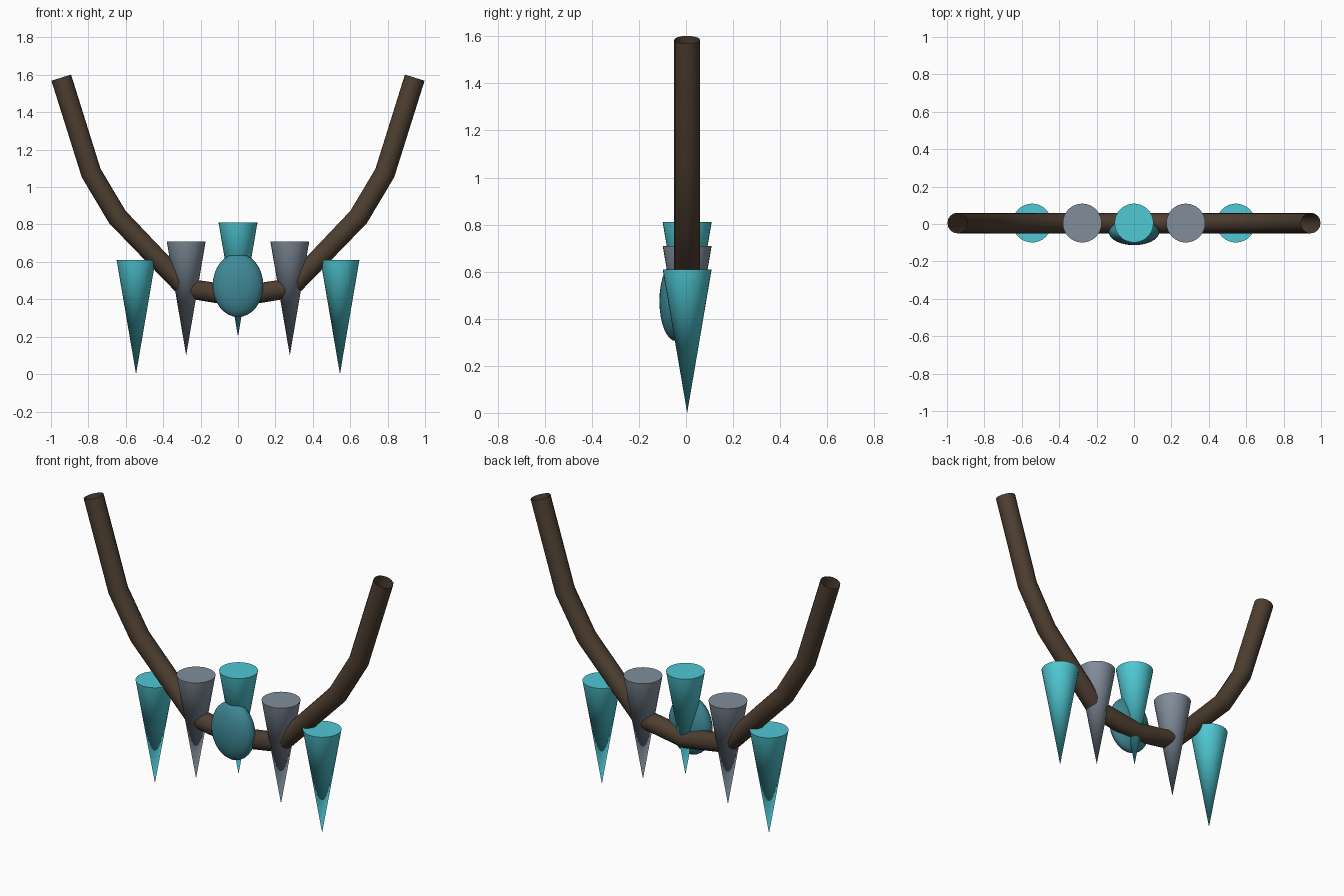
import bpy

if "Cube" in bpy.data.objects:
    bpy.data.objects.remove(bpy.data.objects["Cube"])

CY = 0.005  # depth of the cord and teeth


def material(name, rgb):
    m = bpy.data.materials.new(name)
    m.diffuse_color = (*rgb, 1)
    m.use_nodes = True
    m.node_tree.nodes["Principled BSDF"].inputs["Base Color"].default_value = m.diffuse_color
    return m


teal = material("teal", (0.08, 0.58, 0.66))
slate = material("slate", (0.22, 0.27, 0.33))
brown = material("brown", (0.075, 0.048, 0.03))
deep_teal = material("deep_teal", (0.05, 0.25, 0.31))


# Hanging pointed teeth, tip down
def tooth(name, x, tip, mat):
    bpy.ops.mesh.primitive_cone_add(vertices=32, radius1=0.0, radius2=0.104,
                                    depth=0.61, location=(x, CY, tip + 0.305))
    ob = bpy.context.object
    ob.name = name
    ob.data.materials.append(mat)
    bpy.ops.object.shade_smooth_by_angle()


tooth("centre_tooth", 0, 0.2, teal)
for side, s in (("left", -1), ("right", 1)):
    tooth(side + "_inner_tooth", s * 0.277, 0.1, slate)
    tooth(side + "_outer_tooth", s * 0.545, 0.0, teal)

# Cord: open-ended tube along a mirrored path
half = [(0.945, 1.585), (0.785, 1.075), (0.645, 0.84), (0.28, 0.46)]
path = [(-x, z) for x, z in half] + [(0, 0.415)] + half[::-1]
curve = bpy.data.curves.new("cord", "CURVE")
curve.dimensions = "3D"
curve.bevel_depth = 0.055
curve.bevel_resolution = 6
spline = curve.splines.new("POLY")
spline.points.add(len(path) - 1)
for p, (x, z) in zip(spline.points, path):
    p.co = (x, CY, z, 1)
spline.use_smooth = True
curve.materials.append(brown)
cord = bpy.data.objects.new("cord", curve)
bpy.context.collection.objects.link(cord)

# Flattened oval bead at the front centre
bpy.ops.mesh.primitive_uv_sphere_add(segments=32, ring_count=16, radius=1,
                                     location=(0, -0.043, 0.475))
bead = bpy.context.object
bead.name = "bead"
bead.scale = (0.135, 0.07, 0.17)
bead.data.materials.append(deep_teal)
bpy.ops.object.shade_smooth()
